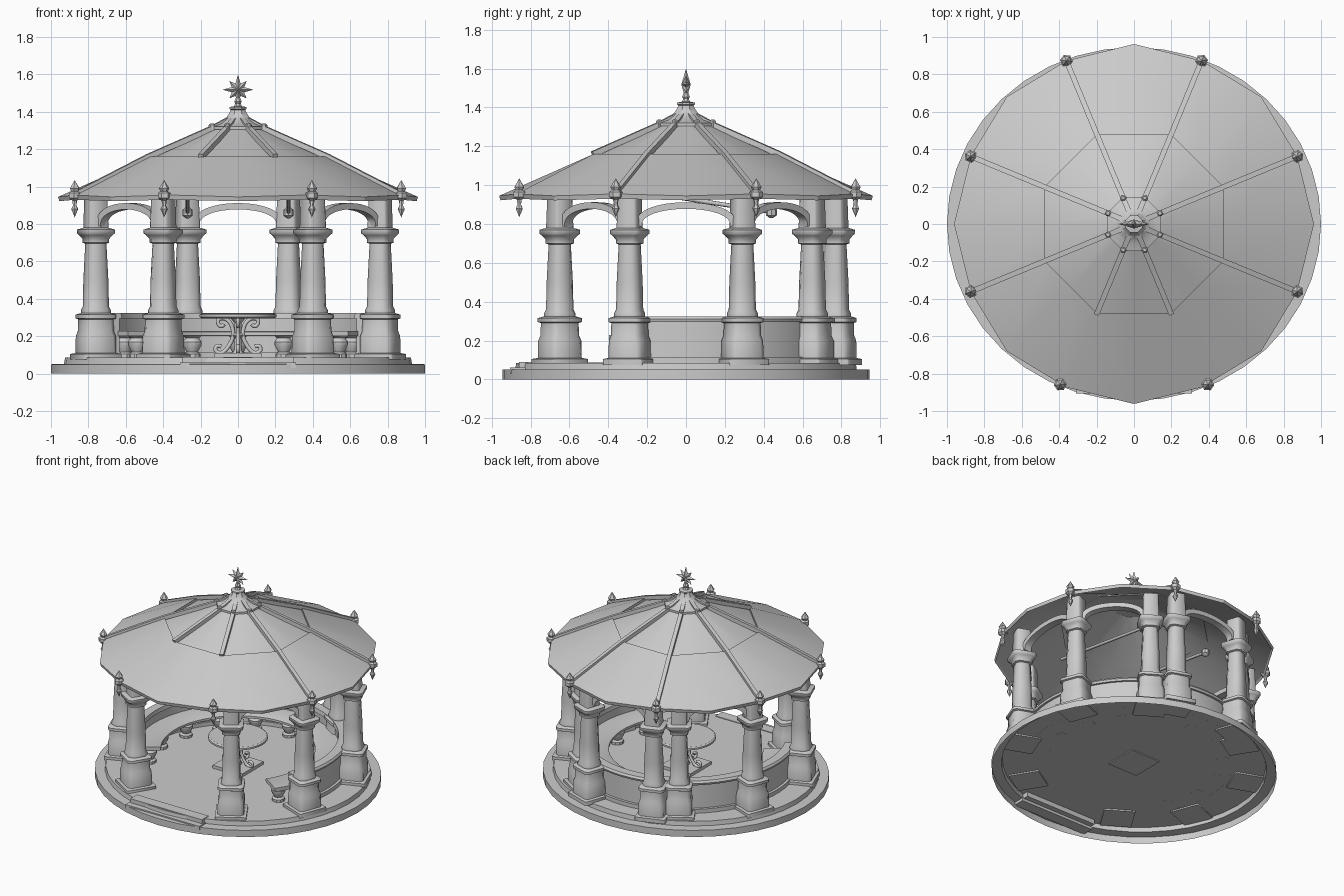
import bpy, bmesh, math
from math import sin, cos, pi, radians
from mathutils import Vector

if "Cube" in bpy.data.objects:
    bpy.data.objects.remove(bpy.data.objects["Cube"])

stone = bpy.data.materials.new("pale grey stone")
stone.diffuse_color = (0.6, 0.6, 0.6, 1)
stone.use_nodes = True
stone.node_tree.nodes["Principled BSDF"].inputs["Base Color"].default_value = stone.diffuse_color


def finish(ob, angle=35):
    ob.data.materials.append(stone)
    bpy.ops.object.select_all(action='DESELECT')
    ob.select_set(True)
    bpy.context.view_layer.objects.active = ob
    bpy.ops.object.shade_smooth_by_angle(angle=radians(angle))
    return ob


def loft(name, rings, loop=False, caps=(True, True), angle=35):
    """Skin a series of closed rings that share one point count."""
    bm = bmesh.new()
    vs = [[bm.verts.new(p) for p in r] for r in rings]
    n = len(rings[0])
    for i in range(len(vs) if loop else len(vs) - 1):
        a, b = vs[i], vs[(i + 1) % len(vs)]
        for k in range(n):
            bm.faces.new((a[k], a[(k + 1) % n], b[(k + 1) % n], b[k]))
    if caps[0] and not loop:
        bm.faces.new(vs[0])
    if caps[1] and not loop:
        bm.faces.new(vs[-1])
    bmesh.ops.remove_doubles(bm, verts=bm.verts, dist=0.0003)
    bmesh.ops.recalc_face_normals(bm, faces=bm.faces)
    me = bpy.data.meshes.new(name)
    bm.to_mesh(me)
    bm.free()
    ob = bpy.data.objects.new(name, me)
    bpy.context.collection.objects.link(ob)
    return finish(ob, angle)


def lathe(name, prof, n=32, at=(0, 0), sy=1.0, turn=0.0, angle=35, caps=(True, True)):
    return loft(name, [[(at[0] + r * cos(turn + 2 * pi * k / n),
                         at[1] + sy * r * sin(turn + 2 * pi * k / n), z)
                        for k in range(n)] for r, z in prof], angle=angle, caps=caps)


def square_post(name, prof, at, turn):
    """Square section with chamfered corners; prof = (half width, chamfer, z)."""
    rings = []
    for h, c, z in prof:
        d = h - c
        pts = [(h, -d), (h, d), (d, h), (-d, h), (-h, d), (-h, -d), (-d, -h), (d, -h)]
        rings.append([(at[0] + x * cos(turn) - y * sin(turn),
                       at[1] + x * sin(turn) + y * cos(turn), z) for x, y in pts])
    return loft(name, rings, angle=50)


def box(name, x0, x1, y0, y1, z0, z1):
    return loft(name, [[(x0, y0, z), (x1, y0, z), (x1, y1, z), (x0, y1, z)] for z in (z0, z1)])


def arc(name, section, a0, a1, n=40):
    """Sweep an (r, z) section around the z axis."""
    rings = []
    for i in range(n + 1):
        a = radians(a0 + (a1 - a0) * i / n)
        rings.append([(r * cos(a), r * sin(a), z) for r, z in section])
    return loft(name, rings)


def beam(name, path, side, w, h):
    """Rectangular bar along a path, side = horizontal width direction."""
    rings = []
    for i, p in enumerate(path):
        t = (path[min(i + 1, len(path) - 1)] - path[max(i - 1, 0)]).normalized()
        u = t.cross(side).normalized()
        rings.append([p + side * w + u * h, p - side * w + u * h,
                      p - side * w - u * h, p + side * w - u * h])
    return loft(name, rings)


def tube(name, pts, r):
    cu = bpy.data.curves.new(name, 'CURVE')
    cu.dimensions, cu.bevel_depth, cu.bevel_resolution, cu.use_fill_caps = '3D', r, 2, True
    sp = cu.splines.new('NURBS')
    sp.points.add(len(pts) - 1)
    for q, p in zip(sp.points, pts):
        q.co = (*p, 1)
    sp.use_endpoint_u, sp.order_u, sp.resolution_u = True, 3, 6
    ob = bpy.data.objects.new(name, cu)
    bpy.context.collection.objects.link(ob)
    bpy.ops.object.select_all(action='DESELECT')
    ob.select_set(True)
    bpy.context.view_layer.objects.active = ob
    bpy.ops.object.convert(target='MESH')
    return finish(bpy.context.view_layer.objects.active, 50)


# Stepped round floor, open underneath, with entrance steps
lathe("floor", [(1.0, 0), (1.0, 0.05), (0.93, 0.052), (0.925, 0.085), (0.0001, 0.087)], 40, sy=0.945,
      caps=(False, False))
box("entrance_step_low", -0.31, 0.31, -0.905, -0.82, 0.03, 0.06)
box("entrance_step_high", -0.30, 0.30, -0.86, -0.78, 0.05, 0.09)

# Columns: single ones at front and sides, pairs at the back corners
half = [(0.40, -0.65), (0.76, -0.29), (0.76, 0.29), (0.40, 0.65), (0.27, 0.77)]
cols = half + [(-x, y) for x, y in reversed(half)]
col_prof = [(0.108, 0.006, 0.075), (0.108, 0.006, 0.105), (0.09, 0.02, 0.11), (0.09, 0.025, 0.20),
            (0.082, 0.025, 0.225), (0.08, 0.025, 0.29), (0.09, 0.02, 0.295), (0.09, 0.02, 0.315),
            (0.07, 0.03, 0.325), (0.07, 0.03, 0.34), (0.062, 0.028, 0.36), (0.059, 0.026, 0.50),
            (0.05, 0.022, 0.695), (0.062, 0.025, 0.70), (0.062, 0.025, 0.72), (0.076, 0.025, 0.74),
            (0.084, 0.02, 0.75), (0.084, 0.02, 0.77), (0.055, 0.01, 0.78), (0.05, 0.01, 0.96)]
for x, y in cols:
    square_post("column", col_prof, (x, y), math.atan2(y, x))

# Arches between neighbouring columns (entrance stays open)
for i in range(9):
    a, b = Vector((*cols[i], 0)), Vector((*cols[i + 1], 0))
    d = (b - a).normalized()
    side = Vector((d.y, -d.x, 0))
    if (b - a).length > 0.3:
        p, q = a + d * 0.045, b - d * 0.045
        path = []
        for k in range(17):
            t = pi * k / 16
            c = (p + q) / 2 - (q - p) / 2 * cos(t)
            path.append(c + Vector((0, 0, 0.79 + 0.105 * sin(t) ** 0.8)))
        beam("arch", path, side, 0.028, 0.017)

# Tie rods with knobs under the roof
for x in (-0.27, 0.27):
    tube("tie_rod", [(x, -0.45, 1.0), (x, 0, 0.93), (x, 0.42, 0.865)], 0.011)
    lathe("tie_rod_knob", [(0.008, 0.83), (0.028, 0.845), (0.028, 0.875), (0.008, 0.89)], 8, (x, 0.44))


# Roof: ring of 16 points, rib corners on odd steps, mid sides on even steps
def roof_ring(rc, zc, rm, zm):
    return [((rc if k % 2 else rm) * cos(pi * k / 8), (rc if k % 2 else rm) * sin(pi * k / 8),
             zc if k % 2 else zm) for k in range(16)]


m = cos(pi / 8)
loft("roof_upper_panels", [roof_ring(0.13, 1.312, 0.13 * m, 1.312), roof_ring(0.53, 1.134, 0.53 * m, 1.134),
                           roof_ring(0.53, 1.126, 0.53 * m, 1.126), roof_ring(0.13, 1.304, 0.13 * m, 1.304)],
     loop=True, angle=20)
loft("roof_lower_panels", [roof_ring(0.516, 1.16, 0.516 * m, 1.16), roof_ring(0.945, 0.955, 0.962, 0.945),
                           roof_ring(0.94, 0.93, 0.955, 0.922), roof_ring(0.93, 0.945, 0.945, 0.935),
                           roof_ring(0.516, 1.14, 0.516 * m, 1.14)],
     loop=True, angle=20)

# Ridge ribs with pointed ornaments at the eaves; front ribs stop at the wide front panel
for k in range(8):
    a = pi / 8 + k * pi / 4
    front = k in (5, 6)
    o = a + (0 if not front else radians(2.2) * (1 if k == 6 else -1))
    u, side = Vector((cos(a), sin(a), 0)), Vector((-sin(a), cos(a), 0))
    path = [(0.05, 1.36), (0.14, 1.315), (0.52, 1.16)] + ([] if front else [(0.95, 0.955)])
    beam("roof_rib", [u * r + Vector((0, 0, z)) for r, z in path], side, 0.014, 0.014)
    lathe("eave_ornament", [(0.0001, 0.835), (0.02, 0.88), (0.01, 0.90), (0.014, 0.925), (0.034, 0.94),
                            (0.034, 0.965), (0.02, 0.975), (0.028, 0.99), (0.0001, 1.035)], 6,
          (0.945 * cos(o), 0.945 * sin(o)), turn=o)
    lathe("cap_foot", [(0.018, 1.30), (0.018, 1.33), (0.01, 1.337)], 6, (0.15 * cos(a), 0.15 * sin(a)))

# Flared roof cap, neck and eight pointed star
lathe("roof_cap", [(0.155, 1.305), (0.155, 1.32), (0.11, 1.335), (0.075, 1.36), (0.052, 1.39), (0.042, 1.41),
                   (0.05, 1.415), (0.05, 1.425), (0.022, 1.43), (0.016, 1.445), (0.022, 1.455),
                   (0.012, 1.475)], 8, turn=pi / 8)
star = [(0.082, 0.036, 0.066, 0.036)[k % 4] for k in range(16)]
loft("finial_star", [[(s * r * cos(pi * k / 8), y, 1.518 + s * r * sin(pi * k / 8))
                      for k, r in enumerate(star)] for s, y in ((0.001, -0.024), (1, 0), (0.001, 0.024))],
     angle=10)

# Curved bench: backrest, rail, seat and supports
arc("bench_back", [(0.70, 0.085), (0.745, 0.085), (0.745, 0.30), (0.70, 0.30)], -25, 205)
arc("bench_rail", [(0.685, 0.295), (0.76, 0.295), (0.765, 0.31), (0.755, 0.325), (0.69, 0.325)], -25, 205)
arc("bench_plinth", [(0.69, 0.085), (0.765, 0.085), (0.765, 0.115), (0.69, 0.115)], -25, 205)
arc("bench_seat", [(0.53, 0.205), (0.54, 0.20), (0.71, 0.20), (0.71, 0.228), (0.54, 0.228), (0.53, 0.222)], -34, 214)
for k in range(11):
    a = radians(-28 + 236 * k / 10)
    lathe("bench_support", [(0.045, 0.085), (0.045, 0.105), (0.03, 0.115), (0.048, 0.15), (0.05, 0.17),
                            (0.035, 0.19), (0.05, 0.202)], 10, (0.61 * cos(a), 0.61 * sin(a)))

# Round table on scrolled legs
lathe("table_top", [(0.19, 0.295), (0.205, 0.302), (0.205, 0.315), (0.195, 0.322)], 32)
box("table_foot", -0.125, 0.125, -0.125, 0.125, 0.08, 0.11)
lathe("table_stem", [(0.035, 0.10), (0.018, 0.13), (0.018, 0.19), (0.032, 0.205), (0.018, 0.22),
                     (0.018, 0.27), (0.04, 0.297)], 12)
scroll = [(0.075, 0.265), (0.085, 0.25), (0.105, 0.26), (0.11, 0.29), (0.075, 0.30), (0.035, 0.27),
          (0.022, 0.205), (0.045, 0.15), (0.085, 0.105), (0.125, 0.12), (0.115, 0.155), (0.09, 0.145)]
for k in range(4):
    a = k * pi / 2
    tube("table_scroll_leg", [(r * cos(a), r * sin(a), z) for r, z in scroll], 0.011)
